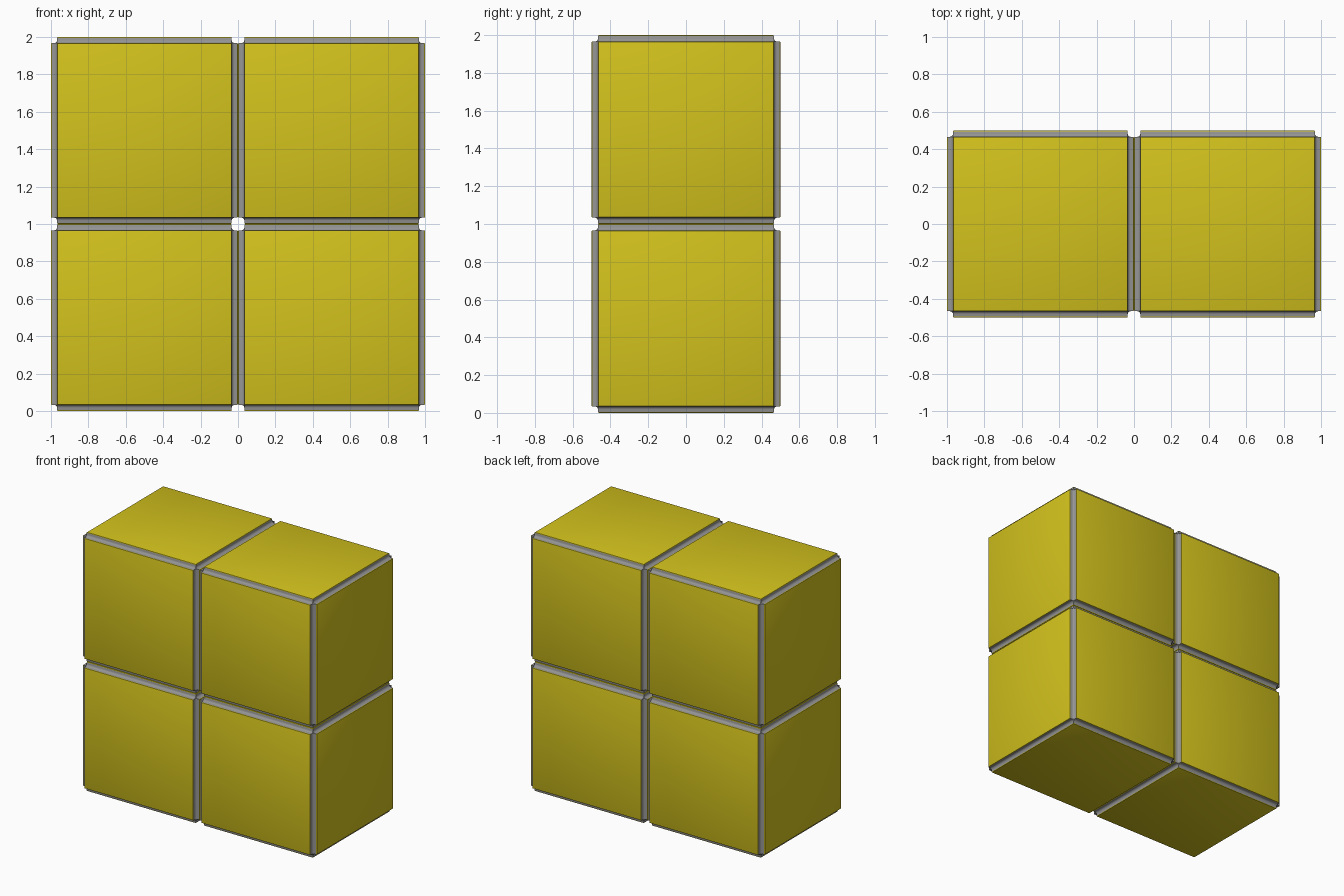
import bpy, bmesh
from mathutils import Vector

if "Cube" in bpy.data.objects:
    bpy.data.objects.remove(bpy.data.objects["Cube"])

OUT, IN = 0.5, 0.466      # panel face distance, groove floor distance

yellow = bpy.data.materials.new("yellow_panel")
yellow.diffuse_color = (0.65, 0.54, 0.012, 1)
yellow.use_nodes = True
yellow.node_tree.nodes["Principled BSDF"].inputs["Base Color"].default_value = yellow.diffuse_color
grey = bpy.data.materials.new("grey_groove")
grey.diffuse_color = (0.3, 0.3, 0.3, 1)
grey.use_nodes = True
grey.node_tree.nodes["Principled BSDF"].inputs["Base Color"].default_value = grey.diffuse_color


def block_mesh():
    bm = bmesh.new()
    cache = {}

    def vert(co):
        key = tuple(round(c, 4) for c in co)
        if key not in cache:
            cache[key] = bm.verts.new(co)
        return cache[key]

    # Six raised square panels with walls running down to the shared core corners
    for axis in range(3):
        u, v = (axis + 1) % 3, (axis + 2) % 3
        for side in (-1, 1):
            top, low = [], []
            for a, b in ((-1, -1), (1, -1), (1, 1), (-1, 1)):
                p = Vector((0, 0, 0))
                p[axis], p[u], p[v] = side * OUT, a * IN, b * IN
                top.append(vert(p))
                p[axis] = side * IN
                low.append(vert(p))
            bm.faces.new(top)
            for i in range(4):
                j = (i + 1) % 4
                bm.faces.new((top[i], low[i], low[j], top[j]))
    bmesh.ops.recalc_face_normals(bm, faces=bm.faces)

    # Soften the panel rims and the groove floors
    rims = [e for e in bm.edges if all(max(map(abs, w.co)) > 0.49 for w in e.verts)]
    floors = [e for e in bm.edges if all(max(map(abs, w.co)) < 0.49 for w in e.verts)]
    bmesh.ops.bevel(bm, geom=floors, offset=0.016, offset_type='OFFSET', segments=3,
                    profile=0.5, affect='EDGES', clamp_overlap=True)
    rims = [e for e in bm.edges if all(max(map(abs, w.co)) > 0.49 for w in e.verts)]
    bmesh.ops.bevel(bm, geom=rims, offset=0.006, offset_type='OFFSET', segments=2,
                    profile=0.5, affect='EDGES', clamp_overlap=True)
    bmesh.ops.recalc_face_normals(bm, faces=bm.faces)
    for f in bm.faces:
        f.material_index = 0 if max(map(abs, f.calc_center_median())) > 0.495 else 1
    me = bpy.data.meshes.new("block")
    bm.to_mesh(me)
    bm.free()
    me.materials.append(yellow)
    me.materials.append(grey)
    return me


# Two by two stack of identical blocks
mesh = block_mesh()
mesh.shade_smooth()
mesh.set_sharp_from_angle(angle=0.6)
for row, z in (("lower", 0.5), ("upper", 1.5)):
    for col, x in (("left", -0.5), ("right", 0.5)):
        ob = bpy.data.objects.new(f"{row}_{col}_block", mesh)
        ob.location = (x, 0, z)
        bpy.context.collection.objects.link(ob)
